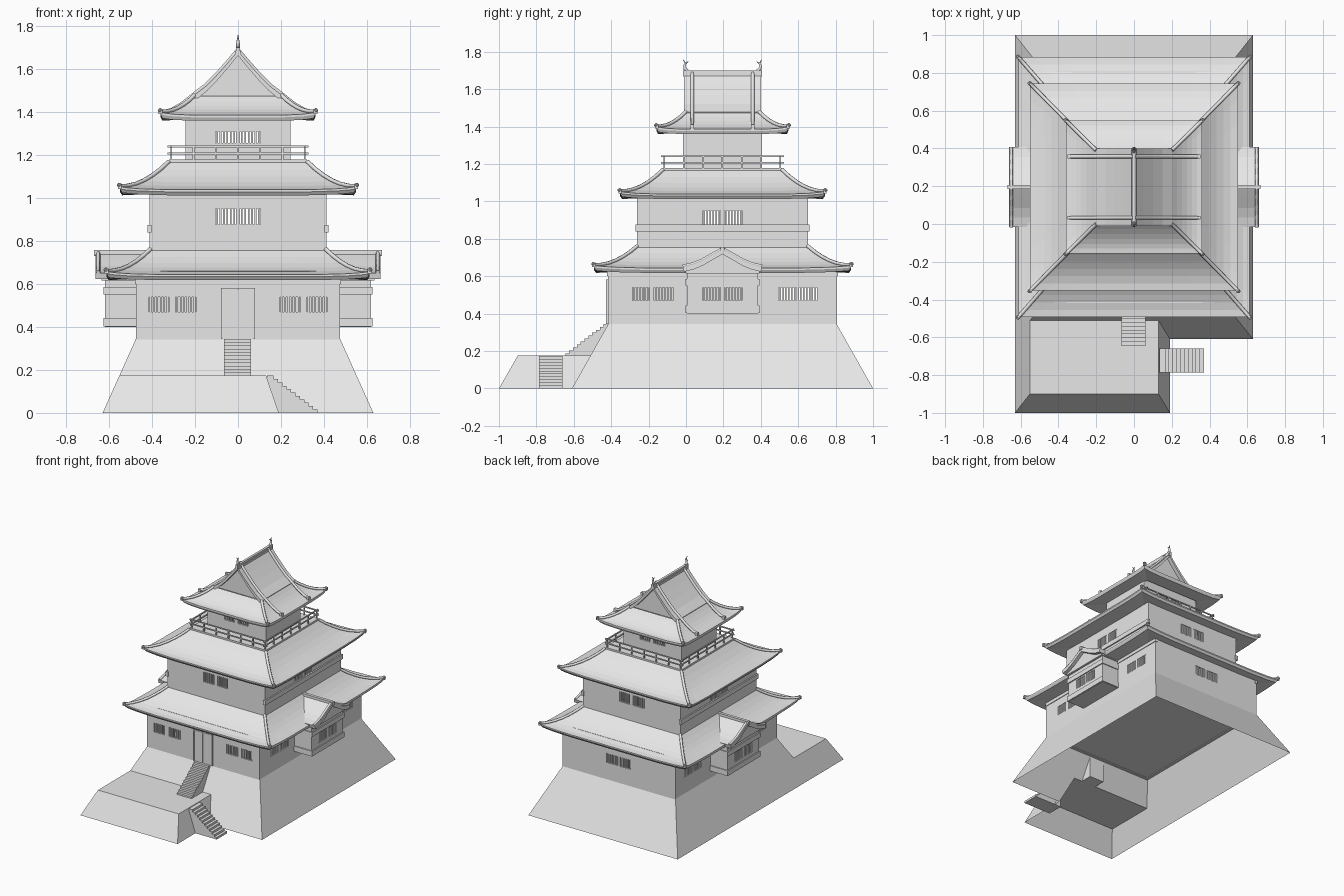
import bpy, bmesh
from math import radians
from mathutils import Matrix, Vector

if "Cube" in bpy.data.objects:
    bpy.data.objects.remove(bpy.data.objects["Cube"])

CY = 0.195  # centre of the tower along y
stone = bpy.data.materials.new("plain_grey")
stone.use_nodes = True
stone.diffuse_color = (0.8, 0.8, 0.8, 1)
stone.node_tree.nodes["Principled BSDF"].inputs["Base Color"].default_value = (0.8, 0.8, 0.8, 1)


def finish(name, bm, y=CY):
    bmesh.ops.recalc_face_normals(bm, faces=bm.faces)
    me = bpy.data.meshes.new(name)
    bm.to_mesh(me)
    bm.free()
    me.materials.append(stone)
    ob = bpy.data.objects.new(name, me)
    ob.location.y = y
    bpy.context.collection.objects.link(ob)
    return ob


def box(bm, x, y, z, m=Matrix()):
    """Box from three (low, high) ranges."""
    mid = Vector([(a + b) / 2 for a, b in (x, y, z)])
    size = [abs(b - a) for a, b in (x, y, z)]
    bmesh.ops.create_cube(bm, size=1, matrix=m @ Matrix.Translation(mid) @ Matrix.Diagonal((*size, 1)))


def loft(bm, rings, caps=True):
    rows = [[bm.verts.new(p) for p in ring] for ring in rings]
    n = len(rows[0])
    for a, b in zip(rows, rows[1:]):
        for i in range(n):
            bm.faces.new((a[i], a[(i + 1) % n], b[(i + 1) % n], b[i]))
    if caps:
        bm.faces.new(rows[0])
        bm.faces.new(rows[-1])


def rect(x, y, z):
    return [(x[0], y[0], z), (x[1], y[0], z), (x[1], y[1], z), (x[0], y[1], z)]


def extrude(bm, profile, y, m=Matrix()):
    """Extrude an (x, z) outline along y."""
    loft(bm, [[m @ Vector((px, yy, pz)) for px, pz in profile] for yy in y])


def tube(bm, pts, r, radii=None):
    """Sweep a round bar along a path and merge it into bm."""
    cu = bpy.data.curves.new("path", "CURVE")
    cu.dimensions = "3D"
    cu.bevel_depth, cu.bevel_resolution, cu.use_fill_caps = r, 1, True
    sp = cu.splines.new("POLY")
    sp.points.add(len(pts) - 1)
    for i, p in enumerate(pts):
        sp.points[i].co = (*p, 1)
        sp.points[i].radius = radii[i] if radii else 1
    ob = bpy.data.objects.new("path", cu)
    me = bpy.data.meshes.new_from_object(ob)
    bm.from_mesh(me)
    bpy.data.objects.remove(ob)
    bpy.data.curves.remove(cu)
    bpy.data.meshes.remove(me)


def side(angle):
    return Matrix.Rotation(radians(angle), 4, "Z")


def panel(bm, m, d, half, z, holes=(), hz=(0, 0)):
    """Wall facing local -y at distance d, with barred openings."""
    y = (-d, -d + 0.02)
    if not holes:
        return box(bm, (-half, half), y, z, m)
    box(bm, (-half, half), y, (z[0], hz[0]), m)
    box(bm, (-half, half), y, (hz[1], z[1]), m)
    edge = -half
    for a, b in sorted(holes):
        box(bm, (edge, a), y, hz, m)
        edge = b
        for i in range(6):
            c = a + (b - a) * (i + 0.5) / 6
            box(bm, (c - 0.004, c + 0.004), (-d + 0.003, -d + 0.012), hz, m)
    box(bm, (edge, half), y, hz, m)


def storey(name, hx, hy, z, hz, front, back, flank):
    bm = bmesh.new()
    panel(bm, side(0), hy, hx, z, front, hz)
    panel(bm, side(180), hy, hx, z, back, hz)
    panel(bm, side(90), hx, hy, z, flank, hz)
    panel(bm, side(-90), hx, hy, z, [(-b, -a) for a, b in flank], hz)
    finish(name, bm)


def flank_bands(name, hx, hy, z):
    bm = bmesh.new()
    for a in (90, -90):
        panel(bm, side(a), hx, hy, z)
    finish(name, bm)


def roof(name, hx, hy, tx, ty, z0, z1, lift=0.014):
    """Hipped skirt roof with a concave slope, raised corners and hip ridges."""
    spread = (-1, -0.94, -0.84, -0.6, 0.6, 0.84, 0.94)

    def ring(t, z):
        x, y = hx + (tx - hx) * t, hy + (ty - hy) * t
        up = [z + lift * abs(s) ** 6 * (1 - t) ** 2 for s in spread]
        return ([(s * x, -y, u) for s, u in zip(spread, up)] + [(x, s * y, u) for s, u in zip(spread, up)]
                + [(-s * x, y, u) for s, u in zip(spread, up)] + [(-x, -s * y, u) for s, u in zip(spread, up)])

    def slope(t):
        return z0 + (z1 - z0) * t ** 1.8

    steps = [i / 6 for i in range(7)]
    rings = [ring(0.8, z0 - 0.018), ring(0.05, z0 - 0.026), ring(0, z0 - 0.01)]
    bm = bmesh.new()
    loft(bm, rings + [ring(t, slope(t)) for t in steps], caps=False)
    finish(name, bm)
    bm = bmesh.new()
    for sx in (-1, 1):
        for sy in (-1, 1):
            pts = [(sx * (hx + (tx - hx) * t), sy * (hy + (ty - hy) * t),
                    slope(t) + lift * (1 - t) ** 2 + 0.005) for t in reversed(steps)]
            x, y, z = pts[-1]
            tube(bm, pts + [(x + sx * 0.006, y + sy * 0.006, z + 0.007)], 0.01)
            box(bm, (x - 0.009, x + 0.009), (y - 0.009, y + 0.009), (z - 0.014, z + 0.01))
    finish(name + "_hip_ridges", bm)


# Stone base joined with the terrace, hollow and open underneath
TOP = 0.175
bm = bmesh.new()
loft(bm, [rect((-0.63, 0.63), (-0.805, 0.805), 0), rect((-0.475, 0.475), (-0.61, 0.61), 0.345)])
base = finish("stone_base_and_terrace", bm)
bm = bmesh.new()
slant = -0.63 + 0.155 * TOP / 0.345
loft(bm, [rect((-0.63, 0.19), (-1, -0.4), 0), rect((slant, 0.13), (-0.9, -0.4), TOP)])
terrace = finish("terrace_block", bm, 0)
union = base.modifiers.new("join", "BOOLEAN")
union.operation, union.solver, union.object = "UNION", "EXACT", terrace
bpy.context.view_layer.update()
joined = bpy.data.meshes.new_from_object(base.evaluated_get(bpy.context.evaluated_depsgraph_get()))
base.modifiers.clear()
bpy.data.objects.remove(terrace)
bm = bmesh.new()
bm.from_mesh(joined)
bmesh.ops.delete(bm, geom=[f for f in bm.faces if all(v.co.z < 0.001 for v in f.verts)], context="FACES")
bm.to_mesh(base.data)
bm.free()
bpy.data.meshes.remove(joined)

# Stairs
upper, lower = bmesh.new(), bmesh.new()
N = 11
for i in range(N):
    rise = 0.173 * (i + 1) / N
    box(upper, (-0.065, 0.06), (-0.645 + 0.225 * i / N, -0.42), (TOP, 0.172 + rise))
    box(lower, (0.135, 0.37 - 0.225 * i / N), (-0.785, -0.66), (0, rise))
finish("upper_stairs", upper, 0)
finish("lower_stairs", lower, 0)

# Storeys with barred windows
PAIR = [(-0.105, -0.01), (0.01, 0.105)]
storey("first_storey", 0.475, 0.612, (0.34, 0.66), (0.47, 0.54),
       [(-0.415, -0.32), (-0.29, -0.195), (0.195, 0.29), (0.32, 0.415)], PAIR,
       [(-0.48, -0.39), (-0.365, -0.265), (0.3, 0.395), (0.41, 0.505)])
storey("second_storey", 0.412, 0.458, (0.73, 1.04), (0.877, 0.952), PAIR, PAIR, PAIR)
storey("third_storey", 0.245, 0.21, (1.17, 1.42), (1.257, 1.31), PAIR, PAIR, [])
flank_bands("first_storey_bands", 0.48, 0.617, (0.6, 0.625))
flank_bands("second_storey_bands", 0.422, 0.466, (0.84, 0.875))
bm = bmesh.new()
box(bm, (-0.005, 0.005), (-0.6, -0.2), (0.345, 0.62))
finish("inner_partition", bm)

# Entrance doors
bm = bmesh.new()
for s in (-1, 1):
    box(bm, (s * 0.003, s * 0.074), (-0.618, -0.6), (0.345, 0.575))
    box(bm, (s * 0.072, s * 0.08), (-0.622, -0.6), (0.345, 0.58))
box(bm, (-0.08, 0.08), (-0.622, -0.6), (0.572, 0.582))
finish("entrance_doors", bm)

# Roofs
roof("lower_roof", 0.612, 0.688, 0.408, 0.455, 0.643, 0.757)
roof("middle_roof", 0.55, 0.548, 0.322, 0.318, 1.038, 1.165)
roof("top_roof", 0.36, 0.352, 0.2, 0.195, 1.385, 1.475)

# Balcony
bm = bmesh.new()
box(bm, (-0.322, 0.322), (-0.318, 0.318), (1.16, 1.178))
finish("balcony_floor", bm)
bm = bmesh.new()
for a in (0, 90, 180, 270):
    for z in (1.207, 1.24):
        box(bm, (-0.328, 0.328), (-0.314, -0.306), (z - 0.004, z + 0.004), side(a))
    for i in range(7):
        c = -0.31 + 0.62 * i / 6
        box(bm, (c - 0.004, c + 0.004), (-0.314, -0.306), (1.175, 1.245), side(a))
finish("balcony_railing", bm)

# Upper gable of the top roof
HALF = [(0.205, 1.478), (0.15, 1.52), (0.1, 1.57), (0.05, 1.626), (0, 1.685)]
ARC = HALF + [(-x, z) for x, z in HALF[-2::-1]]
bm = bmesh.new()
extrude(bm, ARC + [(x * 0.96, z - 0.022) for x, z in reversed(ARC)], (-0.205, 0.205))
finish("gable_roof", bm)
bm = bmesh.new()
extrude(bm, [(x * 0.95, z - 0.012) for x, z in ARC], (-0.175, 0.175))
finish("gable_walls", bm)
bm = bmesh.new()
box(bm, (-0.009, 0.009), (-0.212, 0.212), (1.67, 1.7))
box(bm, (-0.013, 0.013), (-0.208, 0.208), (1.665, 1.685))
for sy in (-1, 1):
    for sx in (-1, 1):
        path = [(x, z) for x, z in reversed(HALF)] + [(0.26, 1.434), (0.31, 1.405), (0.345, 1.396)]
        tube(bm, [(sx * x, sy * 0.162, z + 0.005) for x, z in path], 0.01)
        box(bm, (sx * 0.335, sx * 0.353), (sy * 0.152, sy * 0.172), (1.385, 1.41))
finish("top_ridges", bm)

# Fish-shaped finials
bm = bmesh.new()
for s in (-1, 1):
    tube(bm, [(0, s * y, z) for y, z in ((0.185, 1.7), (0.2, 1.708), (0.204, 1.725), (0.198, 1.738), (0.21, 1.758))],
         0.01, (0.8, 1, 0.8, 0.5, 0.15))
    tube(bm, [(0, s * 0.2, 1.735), (0, s * 0.183, 1.748)], 0.005, (1, 0.3))
finish("ridge_finials", bm)

# Side bays with curved gable roofs
EAVE = [(0.212, 0.65), (0.16, 0.662), (0.11, 0.682), (0.05, 0.716), (0, 0.744)]
CURVE = EAVE + [(-x, z) for x, z in EAVE[-2::-1]]
for label, m in (("left", side(90)), ("right", side(-90))):
    bm = bmesh.new()
    panel(bm, m, 0.618, 0.19, (0.4, 0.64), PAIR, (0.47, 0.54))
    for s in (-1, 1):
        box(bm, (s * 0.17, s * 0.19), (-0.618, -0.46), (0.4, 0.64), m)
    box(bm, (-0.19, 0.19), (-0.618, -0.46), (0.4, 0.42), m)
    for z in ((0.402, 0.442), (0.55, 0.585)):
        box(bm, (-0.197, 0.197), (-0.626, -0.61), z, m)
        for s in (-1, 1):
            box(bm, (s * 0.18, s * 0.197), (-0.626, -0.46), z, m)
    finish(label + "_bay", bm)
    bm = bmesh.new()
    extrude(bm, CURVE + [(x * 0.97, z - 0.026) for x, z in reversed(CURVE)], (-0.662, -0.4), m)
    extrude(bm, [(x * 0.93, z - 0.015) for x, z in CURVE] + [(-0.197, 0.615), (0.197, 0.615)], (-0.635, -0.42), m)
    finish(label + "_bay_roof", bm)
    bm = bmesh.new()
    box(bm, (-0.011, 0.011), (-0.67, -0.4), (0.73, 0.757), m)
    for s in (-1, 1):
        tube(bm, [m @ Vector((s * x, -0.65, z + 0.004)) for x, z in EAVE], 0.009)
    finish(label + "_bay_ridges", bm)
